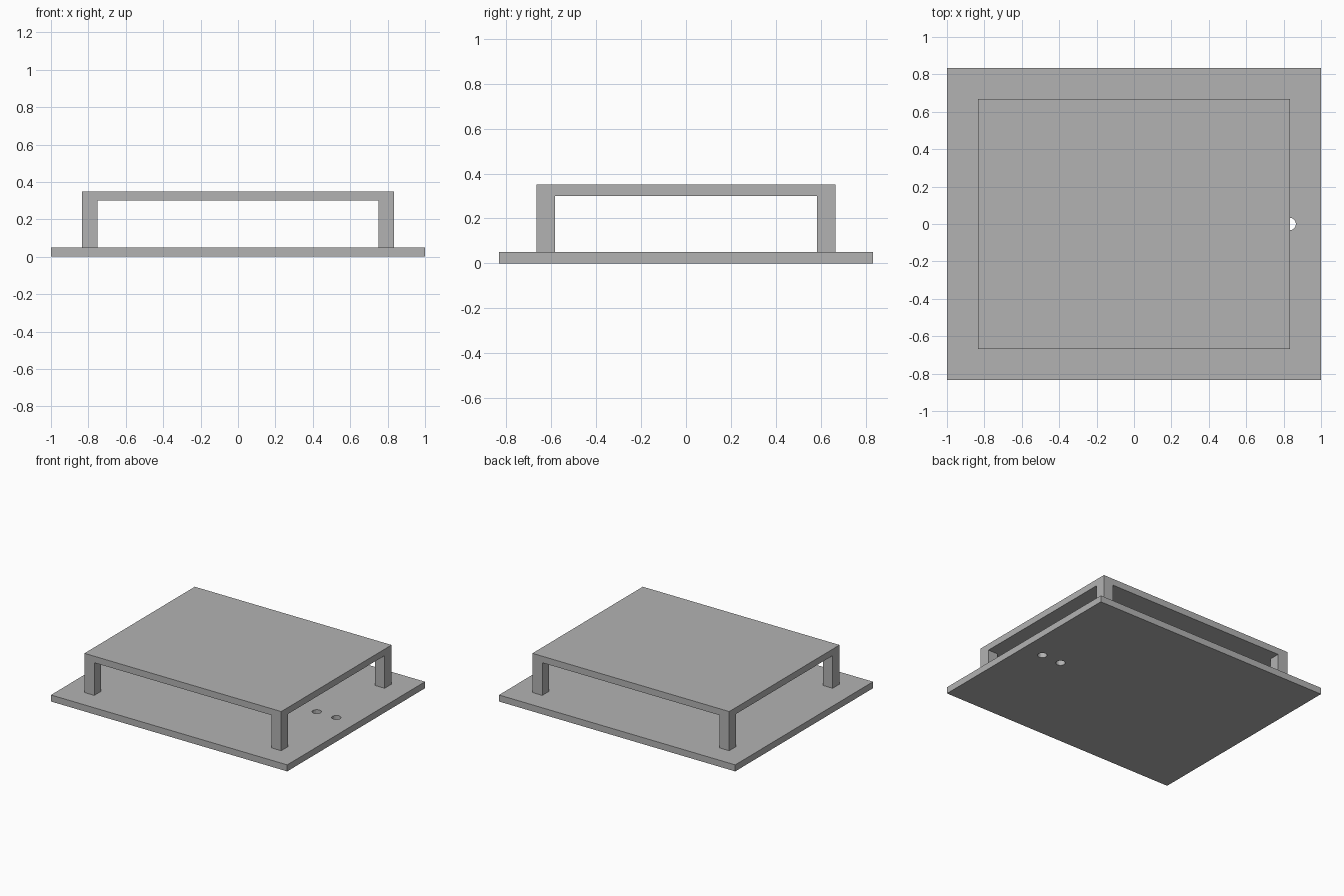
import bpy

cube = bpy.data.objects.get("Cube")
if cube:
    bpy.data.objects.remove(cube, do_unlink=True)

# One plain grey
grey = bpy.data.materials.new("plain_grey")
grey.use_nodes = True
colour = (0.45, 0.45, 0.45, 1)
grey.diffuse_color = colour
grey.node_tree.nodes["Principled BSDF"].inputs["Base Color"].default_value = colour

# Overall sizes
BASE_X, BASE_Y, BASE_H = 1.0, 0.833, 0.05
TOP_X, TOP_Y, TOP_H = 0.833, 0.667, 0.35
LEG, SLAB = 0.083, 0.05
HOLE_R = 0.033


def box(name, half_x, half_y, z0, z1):
    bpy.ops.mesh.primitive_cube_add(size=2, location=(0, 0, (z0 + z1) / 2))
    ob = bpy.context.object
    ob.name = name
    ob.scale = (half_x, half_y, (z1 - z0) / 2)
    bpy.ops.object.transform_apply(location=True, rotation=True, scale=True)
    ob.data.materials.append(grey)
    return ob


def cut(target, cutter):
    cutter.hide_render = True
    mod = target.modifiers.new("cut", 'BOOLEAN')
    mod.operation = 'DIFFERENCE'
    mod.solver = 'EXACT'
    mod.object = cutter
    bpy.context.view_layer.objects.active = target
    bpy.ops.object.modifier_apply(modifier=mod.name)
    bpy.data.objects.remove(cutter, do_unlink=True)


# Base plate with two round holes near its left edge
base = box("base_plate", BASE_X, BASE_Y, 0, BASE_H)
for x in (0.667, 0.833):
    bpy.ops.mesh.primitive_cylinder_add(vertices=16, radius=HOLE_R, depth=0.2,
                                        location=(x, 0, BASE_H / 2))
    drill = bpy.context.object
    drill.data.materials.append(grey)
    cut(base, drill)

# Raised top on four corner legs: a block with a tunnel cut each way
table = box("raised_top_with_legs", TOP_X, TOP_Y, BASE_H, TOP_H)
under = TOP_H - SLAB
cut(table, box("tunnel_front_to_back", TOP_X - LEG, TOP_Y + 0.1, -0.1, under))
cut(table, box("tunnel_side_to_side", TOP_X + 0.1, TOP_Y - LEG, -0.1, under))
